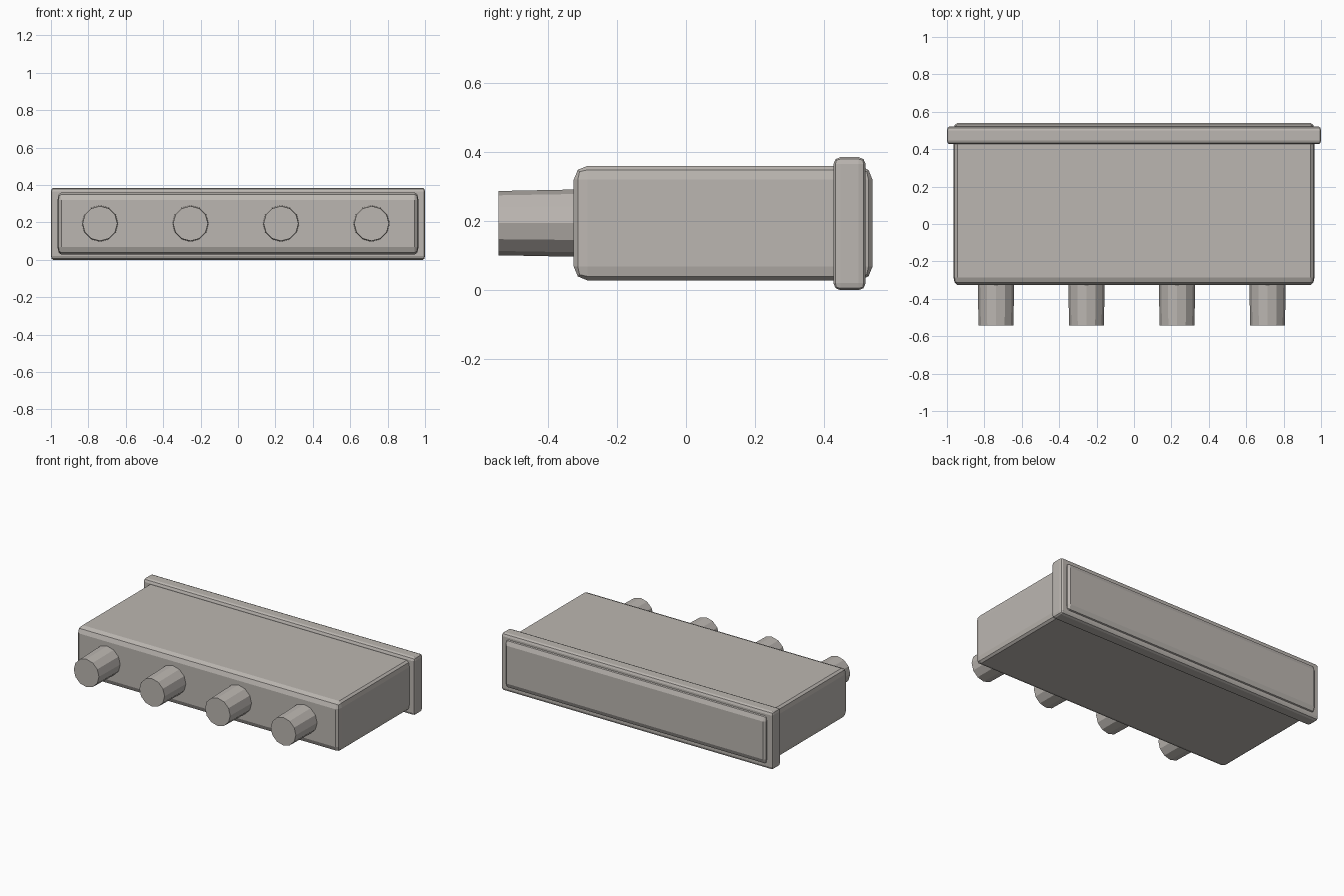
import bpy
import bmesh
import math
from mathutils import Matrix, Vector

default = bpy.data.objects.get("Cube")
if default:
    bpy.data.objects.remove(default, do_unlink=True)

# Single warm grey finish
COLOUR = (0.50, 0.47, 0.44, 1.0)
grey = bpy.data.materials.new("warm_grey")
grey.use_nodes = True
grey.diffuse_color = COLOUR
grey.node_tree.nodes["Principled BSDF"].inputs["Base Color"].default_value = COLOUR


def add_object(name, bm):
    bmesh.ops.recalc_face_normals(bm, faces=bm.faces)
    mesh = bpy.data.meshes.new(name)
    bm.to_mesh(mesh)
    bm.free()
    mesh.materials.append(grey)
    obj = bpy.data.objects.new(name, mesh)
    bpy.context.collection.objects.link(obj)
    return obj


def rounded_box(name, low, high, radius, squeeze):
    """Box with two-step rounded edges; squeeze narrows the rounding along x."""
    low, high = Vector(low), Vector(high)
    size = high - low
    bm = bmesh.new()
    bmesh.ops.create_cube(bm, size=1)
    bmesh.ops.scale(bm, vec=(size.x / squeeze, size.y, size.z), verts=bm.verts)
    bmesh.ops.bevel(bm, geom=list(bm.edges), offset=radius, segments=2,
                    profile=0.5, affect='EDGES')
    bmesh.ops.scale(bm, vec=(squeeze, 1, 1), verts=bm.verts)
    bmesh.ops.translate(bm, vec=(low + high) / 2, verts=bm.verts)
    return add_object(name, bm)


def knob(name, x, front=-0.543, back=-0.29):
    """Twelve-sided peg, slightly narrower at its front end."""
    bm = bmesh.new()
    bmesh.ops.create_cone(bm, cap_ends=True, segments=12, radius1=0.093,
                          radius2=0.098, depth=back - front)
    turn = Matrix.Rotation(-math.pi / 2, 4, 'X')
    place = Matrix.Translation((x, (front + back) / 2, 0.194))
    bmesh.ops.transform(bm, matrix=place @ turn, verts=bm.verts)
    return add_object(name, bm)


# Main case, running through the rear rim
rounded_box("case", (-0.965, -0.325, 0.028), (0.965, 0.54, 0.36), 0.04, 0.5)

# Raised rim near the back
rounded_box("rear_rim", (-1, 0.427, 0), (1, 0.52, 0.385), 0.02, 0.6)

# Row of four knobs on the front
for i in range(4):
    knob(f"knob_{i + 1}", -0.738 + 0.484 * i)
